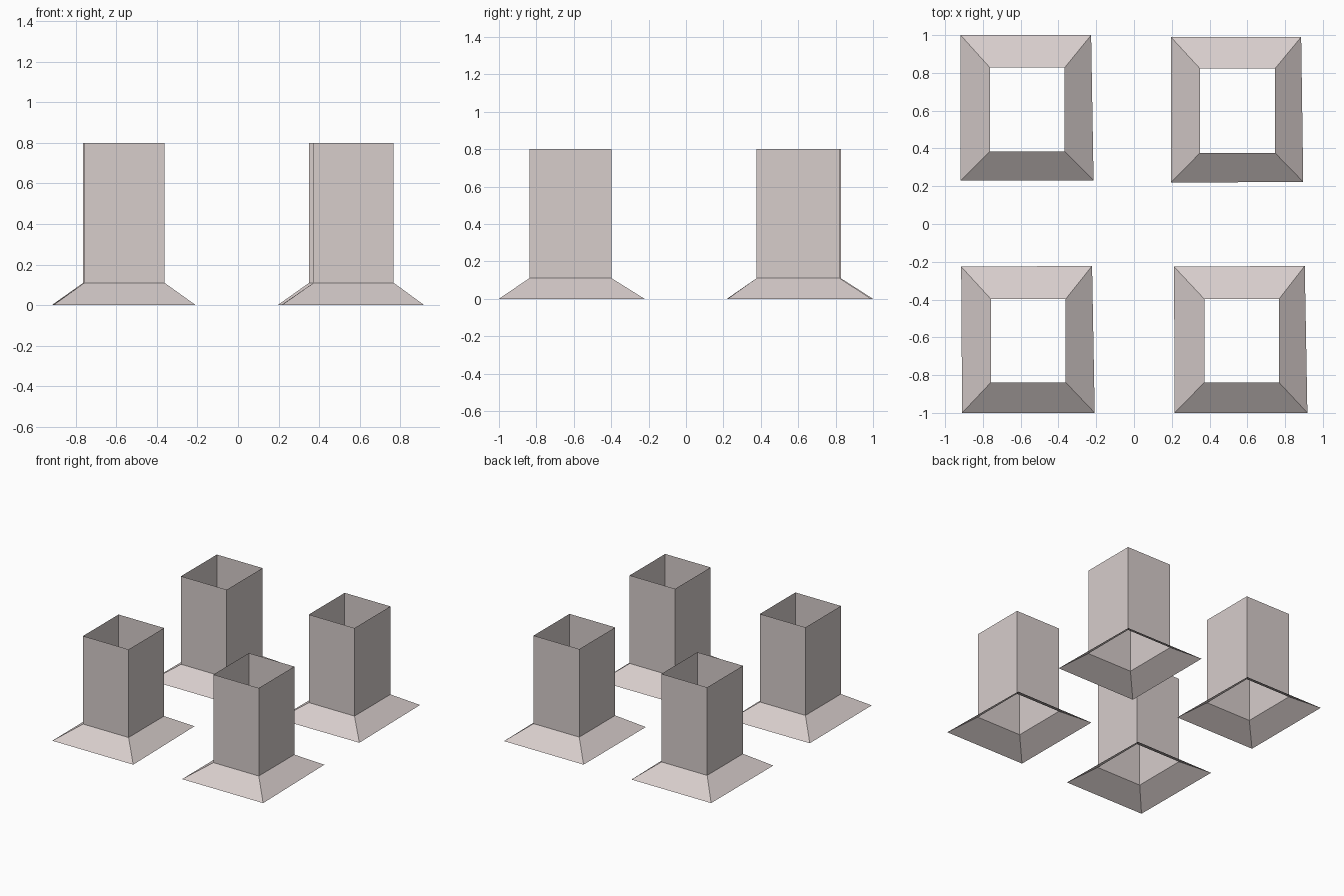
import bpy

if "Cube" in bpy.data.objects:
    bpy.data.objects.remove(bpy.data.objects["Cube"])

# One flat warm grey for everything
mat = bpy.data.materials.new("warm grey")
mat.diffuse_color = (0.68, 0.61, 0.60, 1)
mat.use_nodes = True
mat.node_tree.nodes["Principled BSDF"].inputs["Base Color"].default_value = mat.diffuse_color


def rect(x0, x1, y0, y1):
    return [(x0, y0), (x1, y0), (x1, y1), (x0, y1)]


def open_loft(name, lower, upper, z0, z1):
    """Four walls joining two quads, open at both ends."""
    verts = [(x, y, z0) for x, y in lower] + [(x, y, z1) for x, y in upper]
    faces = [(i, (i + 1) % 4, 4 + (i + 1) % 4, 4 + i) for i in range(4)]
    mesh = bpy.data.meshes.new(name)
    mesh.from_pydata(verts, [], faces)
    mesh.materials.append(mat)
    bpy.context.collection.objects.link(bpy.data.objects.new(name, mesh))


LEDGE, TOP = 0.11, 0.80

# Each foot: shaft rectangle, then the slightly irregular skirt outline
feet = {
    "front_left": (rect(-0.757, -0.362, -0.838, -0.398),
                   [(-0.91, -1), (-0.208, -1), (-0.222, -0.222), (-0.915, -0.226)]),
    "front_right": (rect(0.373, 0.767, -0.838, -0.398),
                    [(0.215, -1), (0.918, -1), (0.904, -0.222), (0.212, -0.226)]),
    "back_left": (rect(-0.763, -0.367, 0.384, 0.828),
                  [(-0.918, 0.23), (-0.214, 0.23), (-0.227, 1), (-0.918, 1)]),
    "back_right": (rect(0.350, 0.746, 0.377, 0.822),
                   [(0.195, 0.219), (0.896, 0.223), (0.885, 0.99), (0.195, 0.99)]),
}

for place, (shaft, skirt) in feet.items():
    open_loft(place + "_skirt", skirt, shaft, 0, LEDGE)   # flared base
    open_loft(place + "_shaft", shaft, shaft, LEDGE, TOP)  # hollow square tube
